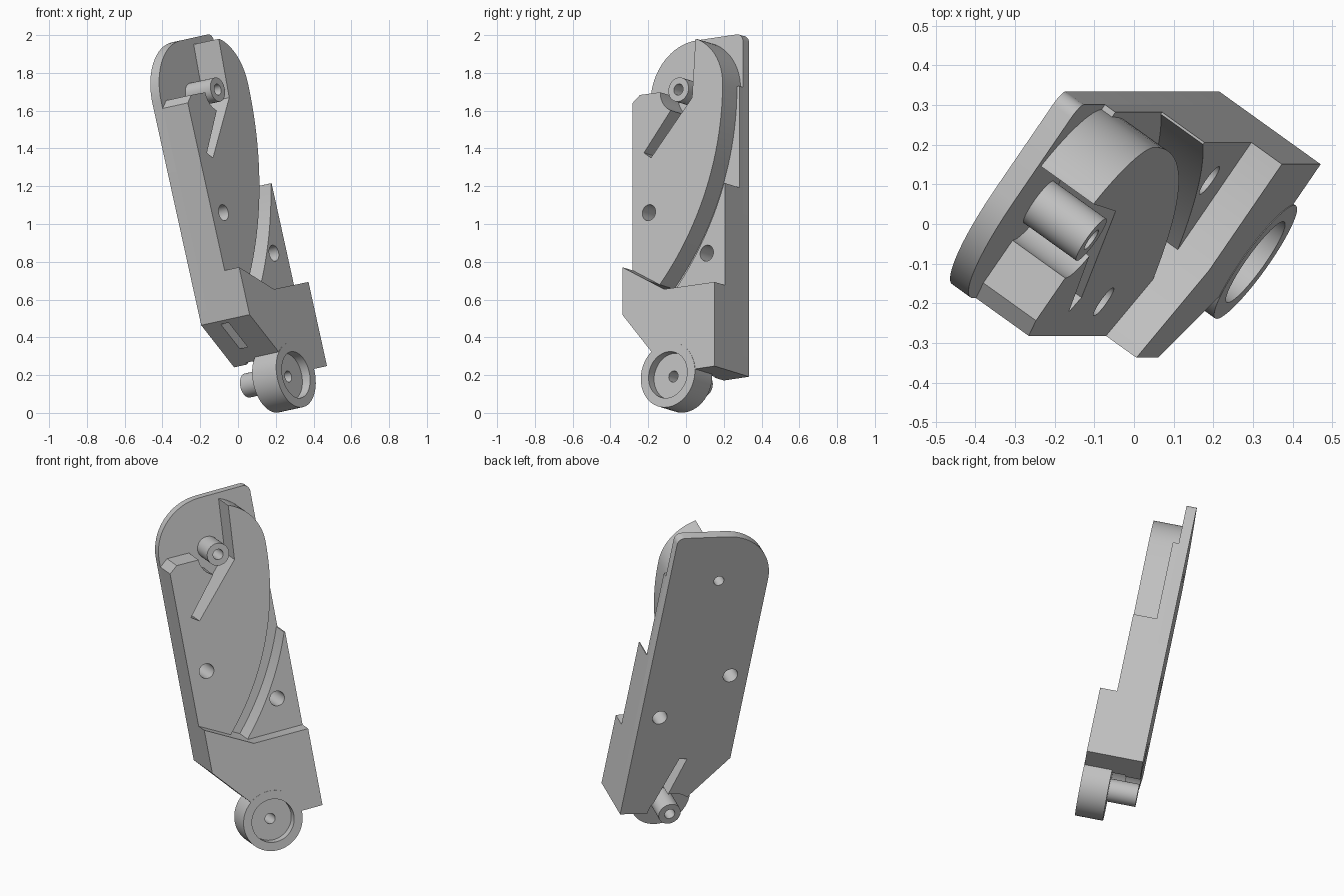
import bpy, bmesh
from math import radians, cos, sin
from mathutils import Matrix

cube = bpy.data.objects.get("Cube")
if cube:
    bpy.data.objects.remove(cube, do_unlink=True)

# Local frame: x across the link, y along it, z out of its front face
TILT = (Matrix.Rotation(radians(-12.4), 4, 'Y') @ Matrix.Rotation(radians(55), 4, 'Z')
        @ Matrix.Rotation(radians(90), 4, 'X'))
LEFT, RIGHT = -0.178, 0.418
BACK, PLATE, FLOOR, BODY, FRONT = 0.014, 0.072, 0.105, 0.238, 0.334
PIN = (0.118, 1.695)
WHEEL = (0.118, 0.131)
SWEEP = (-1.137, 1.695)      # centre of the long curved groove

gray = bpy.data.materials.new("light_gray")
gray.use_nodes = True
gray.diffuse_color = (0.55, 0.55, 0.55, 1)
gray.node_tree.nodes["Principled BSDF"].inputs["Base Color"].default_value = gray.diffuse_color


def arc(centre, r, a0, a1, steps=16):
    angles = [radians(a0 + (a1 - a0) * i / steps) for i in range(steps + 1)]
    return [(centre[0] + r * cos(a), centre[1] + r * sin(a)) for a in angles]


def add(name, bm):
    bmesh.ops.recalc_face_normals(bm, faces=bm.faces)
    mesh = bpy.data.meshes.new(name)
    bm.to_mesh(mesh)
    bm.free()
    mesh.materials.append(gray)
    obj = bpy.data.objects.new(name, mesh)
    obj.matrix_world = TILT
    bpy.context.collection.objects.link(obj)
    return obj


def prism(name, outline, z0, z1):
    bm = bmesh.new()
    face = bm.faces.new([bm.verts.new((x, y, z0)) for x, y in outline])
    out = bmesh.ops.extrude_face_region(bm, geom=[face])
    verts = [v for v in out["geom"] if isinstance(v, bmesh.types.BMVert)]
    bmesh.ops.translate(bm, verts=verts, vec=(0, 0, z1 - z0))
    return add(name, bm)


def lathe(name, centre, profile, steps=48):
    bm = bmesh.new()
    rings = [[bm.verts.new((x, y, z)) for x, y in arc(centre, r, 0, 360, steps)[:-1]]
             for r, z in profile]
    for a, b in zip(rings, rings[1:] + rings[:1]):
        for i in range(steps):
            j = (i + 1) % steps
            bm.faces.new((a[i], a[j], b[j], b[i]))
    return add(name, bm)


def cut(obj, cutters):
    for cutter in cutters:
        mod = obj.modifiers.new("cut", 'BOOLEAN')
        mod.operation = 'DIFFERENCE'
        mod.solver = 'EXACT'
        mod.object = cutter
        bpy.context.view_layer.objects.active = obj
        bpy.ops.object.modifier_apply(modifier=mod.name)


# Back plate with one large rounded shoulder
lower_slope = [(0.118, 0.141), (LEFT, 0.495)]
plate = prism("back_plate", [(RIGHT, 0.141)] + lower_slope
              + arc(PIN, 0.296, 180, 90)
              + arc((RIGHT - 0.04, PIN[1] + 0.256), 0.04, 90, 0, 6), BACK, PLATE)

# Raised body: pin pocket, flexing slot and curved outer edge
body = prism("raised_body", [(LEFT, 0.6), (LEFT, 1.66), (-0.131, 1.697)]
             + arc(PIN, 0.118, 180, 245, 10)
             + [(-0.105, 1.38), (-0.06, 1.347), (0.206, 1.64), (0.228, 1.956)]
             + arc(PIN, 0.285, 66, 0)
             + arc(SWEEP, 1.54, -1, -45.3, 24), PLATE, BODY)

# Groove floor and the corner rail beside it
floor = prism("groove_floor", [(-0.1, 0.6), (RIGHT, 0.6), (RIGHT, 1.7), (0.3, 1.7), (0.1, 1.1)],
              PLATE, FLOOR)
rail = prism("corner_rail", arc(SWEEP, 1.642, -19.4, -42.8, 16)
             + [(RIGHT, 0.58), (RIGHT, 1.15)], PLATE, BODY)

# Thick lower block
block = prism("lower_block", [(LEFT, 0.752), (0.092, 0.599), (RIGHT, 0.597), (RIGHT, 0.141)]
              + lower_slope, PLATE, FRONT)

# Cutters: screw holes, pin bore, wheel clearance, rear slot and side slit
screws = [prism("screw_cutter", arc(c, 0.043, 0, 360, 32)[:-1], -0.2, 0.5)
          for c in ((-0.073, 1.052), (0.301, 0.785))]
bore = prism("bore_cutter", arc(PIN, 0.03, 0, 360, 32)[:-1], -0.2, 0.5)
clearance = prism("clearance_cutter", arc(WHEEL, 0.137, 0, 360, 40)[:-1], -0.1, 0.181)
slot = prism("slot_cutter", [(0.254, 0.14), (0.13, 0.5), (0.083, 0.5), (0.19, 0.14)], -0.1, 0.181)
slit = prism("slit_cutter", [(-0.4, 0.33), (0.12, 0.33), (0.12, 0.477), (-0.4, 0.477)], 0.128, 0.18)

cut(plate, screws + [bore, clearance, slot])
cut(body, screws[:1])
cut(floor, screws[1:])
cut(rail, screws[1:])
cut(block, [clearance, slot, slit])
for cutter in screws + [bore, clearance, slot, slit]:
    bpy.data.objects.remove(cutter, do_unlink=True)

# Hollow pin at the top, recessed wheel with rear hub at the bottom
pin = lathe("hollow_pin", PIN, [(0.03, BACK), (0.065, PLATE - 0.02), (0.065, BODY), (0.03, BODY)])
wheel = lathe("wheel", WHEEL, [(0.03, BACK), (0.065, BACK), (0.065, 0.177), (0.175, 0.177),
                               (0.175, FRONT + 0.002), (0.125, FRONT + 0.002),
                               (0.125, 0.285), (0.03, 0.285)])

# The wheel recess must stay open where it overlaps the block
recess = prism("recess_cutter", arc(WHEEL, 0.15, 0, 360, 48)[:-1], 0.1, 0.5)
cut(block, [recess])
bpy.data.objects.remove(recess, do_unlink=True)

for obj in (plate, body, floor, rail, block, pin, wheel):
    bpy.ops.object.select_all(action='DESELECT')
    obj.select_set(True)
    bpy.context.view_layer.objects.active = obj
    bpy.ops.object.shade_smooth_by_angle(angle=radians(30))
